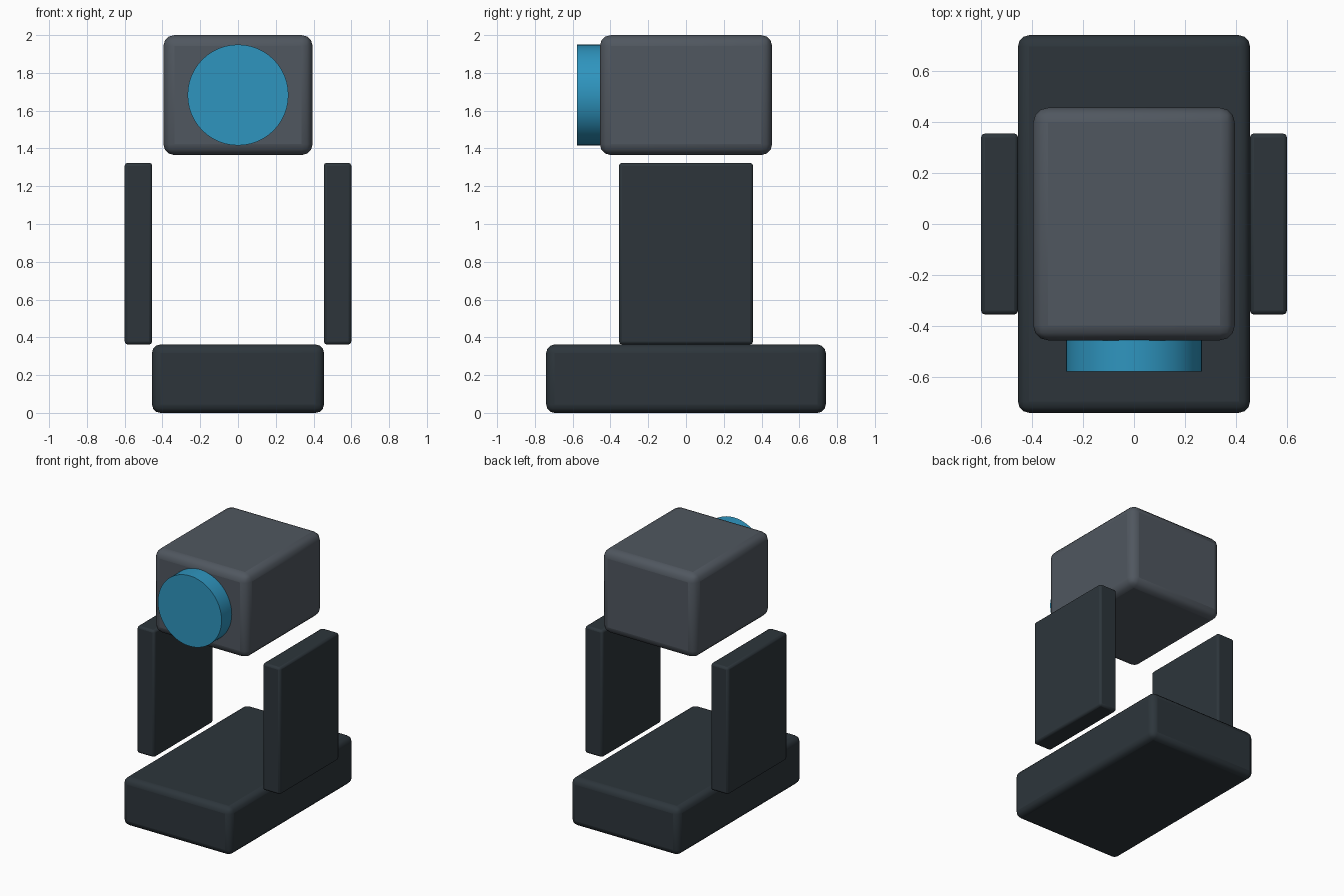
import bpy
import math

if "Cube" in bpy.data.objects:
    bpy.data.objects.remove(bpy.data.objects["Cube"])


def material(name, rgb):
    m = bpy.data.materials.new(name)
    m.diffuse_color = (*rgb, 1.0)
    m.use_nodes = True
    m.node_tree.nodes["Principled BSDF"].inputs["Base Color"].default_value = m.diffuse_color
    return m


dark = material("dark slate", (0.026, 0.036, 0.044))
grey = material("mid grey", (0.080, 0.095, 0.115))
blue = material("lens blue", (0.028, 0.300, 0.520))


def finish(obj, name, mat, bevel=0.0, segments=3):
    obj.name = name
    obj.data.materials.append(mat)
    if bevel:
        mod = obj.modifiers.new("rounded edges", 'BEVEL')
        mod.width = bevel
        mod.segments = segments
    bpy.ops.object.shade_smooth_by_angle(angle=math.radians(35))


def box(name, lo, hi, mat, bevel, segments=3):
    centre = [(a + b) / 2 for a, b in zip(lo, hi)]
    bpy.ops.mesh.primitive_cube_add(size=1, location=centre)
    obj = bpy.context.object
    obj.scale = [b - a for a, b in zip(lo, hi)]
    bpy.ops.object.transform_apply(location=False, rotation=False, scale=True)
    finish(obj, name, mat, bevel, segments)


# Base slab
box("base", (-0.455, -0.74, 0), (0.455, 0.74, 0.362), dark, 0.044)

# Upright side arms
for side, x in (("left", -0.527), ("right", 0.527)):
    box(side + "_arm", (x - 0.073, -0.355, 0.362), (x + 0.073, 0.355, 1.324),
        dark, 0.016, 2)

# Head block
box("head", (-0.395, -0.456, 1.365), (0.395, 0.456, 2.0), grey, 0.058)

# Round lens on the head's front
bpy.ops.mesh.primitive_cylinder_add(vertices=48, radius=0.267, depth=0.178,
                                    location=(0, -0.489, 1.683),
                                    rotation=(math.pi / 2, 0, 0))
finish(bpy.context.object, "lens", blue)
